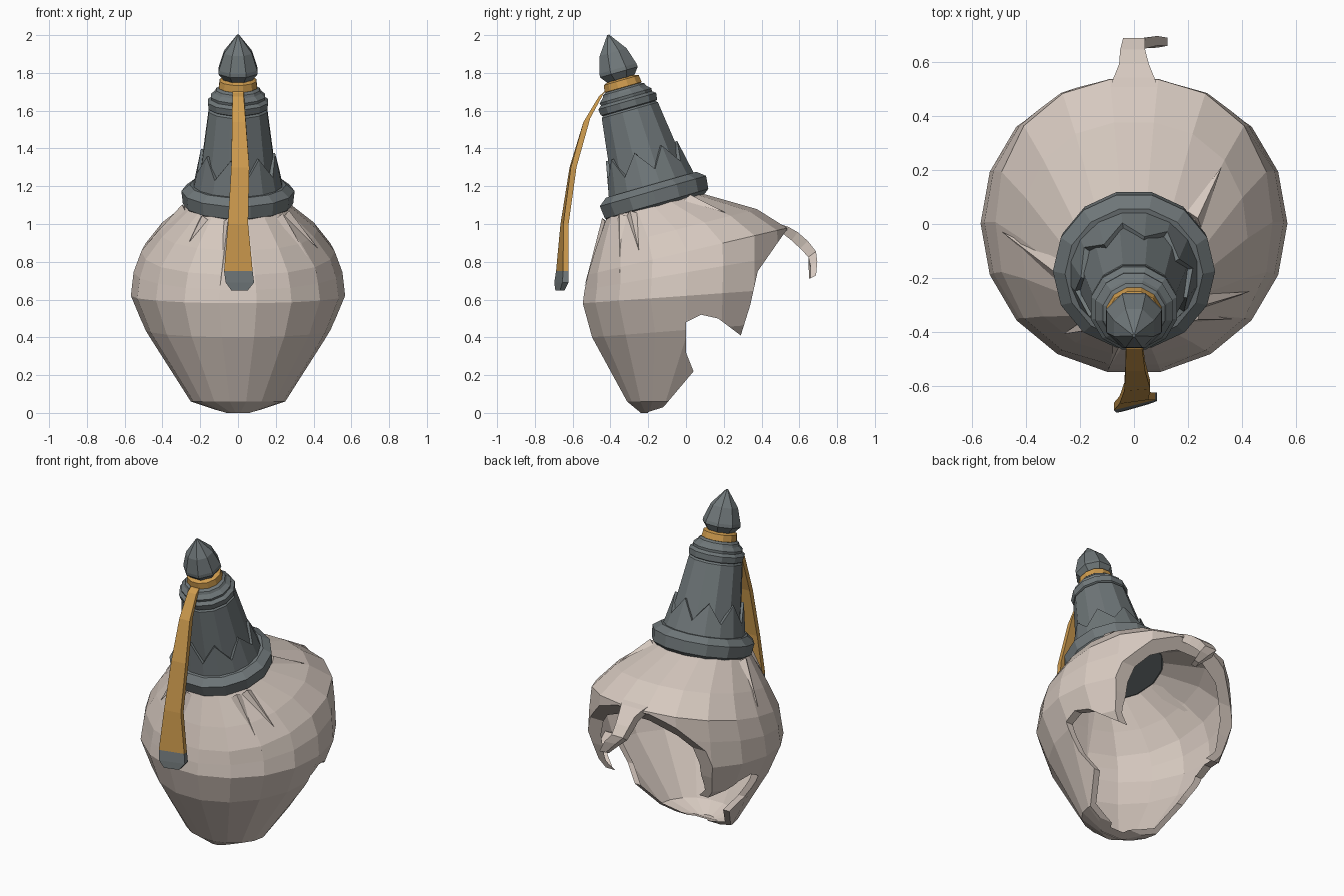
import bpy, bmesh
from math import sin, cos, tau, radians
from mathutils import Matrix, Vector

cube = bpy.data.objects.get("Cube")
if cube:
    bpy.data.objects.remove(cube, do_unlink=True)


def material(name, rgb):
    m = bpy.data.materials.new(name)
    m.use_nodes = True
    m.diffuse_color = (*rgb, 1)
    m.node_tree.nodes["Principled BSDF"].inputs["Base Color"].default_value = (*rgb, 1)
    return m


cream = material("cream cloth", (0.67, 0.58, 0.52))
grey = material("slate grey", (0.16, 0.185, 0.192))
gold = material("ochre yellow", (0.62, 0.33, 0.076))


def build(name, verts, faces, mats, matrix=None):
    """Make an object from points and faces with outward normals."""
    bm = bmesh.new()
    vs = [bm.verts.new(v) for v in verts]
    for f in faces:
        bm.faces.new([vs[i] for i in f])
    bmesh.ops.recalc_face_normals(bm, faces=bm.faces)
    me = bpy.data.meshes.new(name)
    bm.to_mesh(me)
    bm.free()
    for m in mats:
        me.materials.append(m)
    ob = bpy.data.objects.new(name, me)
    bpy.context.collection.objects.link(ob)
    if matrix:
        ob.matrix_world = matrix
    return ob


def bridge(rings, n):
    """Quads between consecutive rings of n points."""
    return [(r * n + i, r * n + (i + 1) % n, (r + 1) * n + (i + 1) % n, (r + 1) * n + i)
            for r in range(rings - 1) for i in range(n)]


def caps(rings, n):
    return [tuple(range(n)), tuple(range((rings - 1) * n, rings * n))]


def lathe(name, profile, n, mat, matrix):
    verts = [(r * sin(tau * (i + 0.5) / n), -r * cos(tau * (i + 0.5) / n), s)
             for s, r in profile for i in range(n)]
    k = len(profile)
    return build(name, verts, bridge(k, n) + caps(k, n), [mat], matrix)


def loft(name, rows, mats):
    """Strip with a four-cornered section: x, y, z, half width, thickness y, z, yaw."""
    verts = []
    for x, y, z, w, ty, tz, yaw in rows:
        c = Vector((x, y, z))
        side = Vector((cos(radians(yaw)), sin(radians(yaw)), 0)) * w
        up = Vector((0, ty, tz))
        verts += [c - side - up, c + side - up, c + side + up, c - side + up]
    k = len(rows)
    return build(name, verts, bridge(k, 4) + caps(k, 4), mats)


# Hood levels from top to bottom: front y, front z, back y, back z, half width, lip width
LEVELS = [(-.42, 1.04, .06, 1.17, .26, .05), (-.485, .86, .38, 1.08, .42, .06),
          (-.525, .73, .54, .98, .512, .06), (-.545, .65, .56, .84, .553, .06),
          (-.555, .58, .56, .66, .567, .06), (-.505, .4, .53, .48, .492, .045),
          (-.315, .06, .1, .06, .25, .025), (-.24, 0, -.1, 0, .07, .02)]
SIDES = 18


def ring_point(level, a, inner=False):
    yf, zf, yb, zb, rx, lip = level
    inset = lip if inner else 0
    lift = 0.02 if inner and zf < 0.1 else 0
    bulge = 1 + (0.04 * sin(2 * a) ** 2 if zf > 0.7 else 0)
    c = cos(a) * bulge
    return Vector(((rx - inset) * sin(a) * bulge,
                   (yf + yb) / 2 - (yb - yf - 2 * inset) * c / 2,
                   (zf + zb) / 2 - (zb - zf) * c / 2 + lift))


# Hood: outer wall plus a temporary inner wall in the second slot
angles = [tau * (i + 0.5) / SIDES for i in range(SIDES)]
verts = [ring_point(l, a) for l in reversed(LEVELS) for a in angles]
verts += [ring_point(l, a, True) for l in LEVELS for a in angles]
total = 2 * len(LEVELS)
hood = build("hood", verts, bridge(total, SIDES) + caps(total, SIDES), [cream, cream])
outer_count = (len(LEVELS) - 1) * SIDES
bottom_cap = (total - 1) * SIDES
for f in hood.data.polygons:
    f.material_index = 0 if f.index < outer_count or f.index == bottom_cap else 1

# Ragged opening at the back, cut by a side outline
outline = [(-.2, -.1), (-.2, .005), (-.12, .03), (.04, .22), (0, .32), (0, .48), (.08, .52),
           (.17, .5), (.29, .41), (.34, .57), (.38, .75), (.53, .965), (.9, .965), (.9, -.1)]
n = len(outline)
cutter = build("opening_cutter", [(x, y, z) for x in (-1, 1) for y, z in outline],
               bridge(2, n) + caps(2, n), [cream])
cutter.hide_render = True
mod = hood.modifiers.new("opening", "BOOLEAN")
mod.operation, mod.solver, mod.object = "DIFFERENCE", "EXACT", cutter
bpy.context.view_layer.update()
bpy.context.view_layer.objects.active = hood
bpy.ops.object.modifier_apply(modifier=mod.name)
bpy.data.objects.remove(cutter, do_unlink=True)

# Drop the inner wall, leaving thin cloth with a folded lip around the opening
bm = bmesh.new()
bm.from_mesh(hood.data)
bmesh.ops.delete(bm, geom=[f for f in bm.faces if f.material_index == 1], context="FACES")
bm.to_mesh(hood.data)
bm.free()
hood.data.materials.pop(index=1)


# Pinched cloth creases running down from the hat
def surface(a, u):
    i = int(u)
    return ring_point(LEVELS[i], a).lerp(ring_point(LEVELS[i + 1], a), u - i)


for idx, (deg, reach, spread) in enumerate([(-10, 2.9, 5), (50, 2.4, 6), (63, 1.5, 6),
                                            (130, .9, 8), (-88, 1.7, 9), (-38, .9, 5)]):
    a, d = radians(deg), radians(spread)
    top = surface(a, 0.15)
    out = (top - Vector((0, -.05, .6))).normalized()
    pts = [surface(a - d, 0.15), surface(a + d, 0.15), top + out * 0.025,
           surface(a, reach) + out * 0.006]
    build(f"hood_crease_{idx + 1}", pts, [(0, 1, 2), (0, 1, 3), (1, 2, 3), (2, 0, 3)], [cream])

# Hooked tail growing out of the back of the hood
loft("hood_tail", [(0, .46, .995, .1, .008, .014, 0), (0, .53, .965, .075, .012, .02, 0),
                   (0, .575, .935, .055, .016, .022, 0), (-.005, .625, .89, .046, .02, .02, 0),
                   (0, .668, .84, .04, .02, .015, 0),
                   (.05, .672, .79, .036, .018, .012, 8), (.105, .67, .72, .02, .015, .008, 10)],
     [cream])

# Hat, leaning forward
lean = Matrix.Translation((0, -.15, 1.088)) @ Matrix.Rotation(radians(16), 4, "X")
lathe("hat_brim", [(0, .265), (.02, .292), (.09, .3), (.125, .255), (.125, .2)], 14, grey, lean)
lathe("hat_cone", [(.1, .218), (.535, .16), (.55, .145)], 12, grey, lean)
lathe("hat_upper_bands", [(.54, .14), (.55, .16), (.585, .165), (.6, .145), (.615, .148),
                          (.635, .125), (.65, .118), (.665, .09)], 12, grey, lean)
lathe("hat_cord", [(.655, .085), (.662, .105), (.7, .1), (.71, .075)], 12, gold, lean)
lathe("hat_finial", [(.69, .06), (.712, .085), (.745, .112), (.765, .11), (.855, .08),
                     (.95, .006)], 8, grey, lean)

# Zigzag collar around the foot of the cone
teeth = 16
points = []
for part in range(3):
    for i in range(teeth):
        peak = i % 2
        s, r = [(.115, .24), (.31 if peak else .2, .2 if peak else .222),
                (.31 if peak else .2, .16 if peak else .18)][part]
        t = tau * (i + 0.5) / teeth
        points.append((r * sin(t), -r * cos(t), s))
build("hat_zigzag_collar", points, bridge(3, teeth), [grey], lean)

# Long ribbon hanging in front, with a grey weighted end
ribbon = loft("ribbon", [(0, -.385, 1.74, .03, .01, .02, 0), (0, -.445, 1.69, .03, .016, .014, 0),
                         (.005, -.525, 1.55, .036, .018, .01, 0),
                         (.012, -.598, 1.3, .048, .015, 0, 4),
                         (0, -.643, 1.0, .054, .014, 0, 8),
                         (.002, -.655, .75, .078, .014, 0, 14),
                         (.01, -.66, .69, .078, .016, 0, 16),
                         (.008, -.667, .648, .045, .012, 0, 16)], [gold, grey])
for f in ribbon.data.polygons:
    f.material_index = 1 if f.center.z < 0.74 else 0
